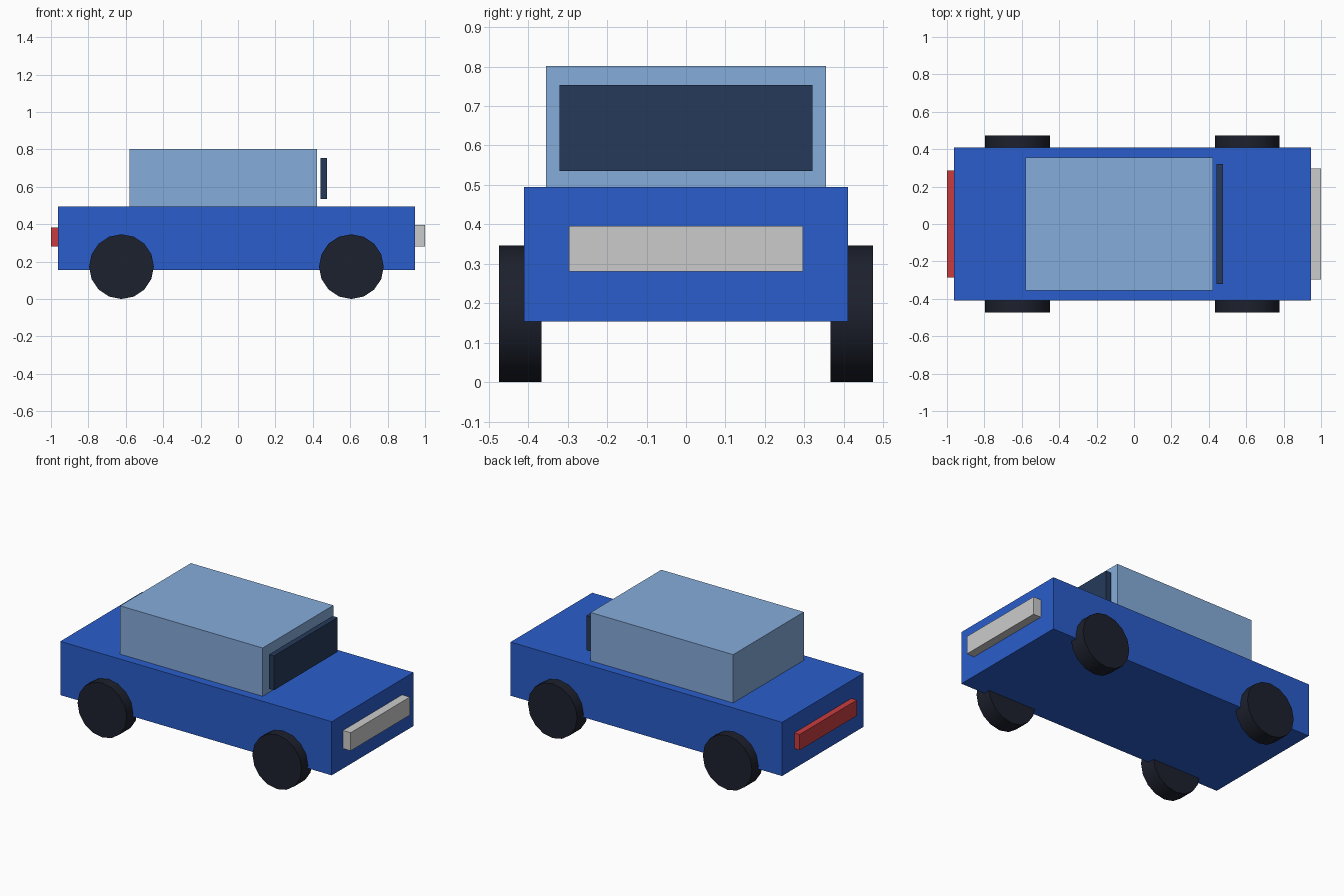
import bpy
import math

if "Cube" in bpy.data.objects:
    bpy.data.objects.remove(bpy.data.objects["Cube"])


def material(name, rgb):
    mat = bpy.data.materials.new(name)
    mat.diffuse_color = (*rgb, 1.0)
    mat.use_nodes = True
    mat.node_tree.nodes["Principled BSDF"].inputs["Base Color"].default_value = mat.diffuse_color
    return mat


BLUE = material("body_blue", (0.023, 0.11, 0.60))
PALE = material("cabin_blue", (0.235, 0.413, 0.70))
GLASS = material("dark_glass", (0.019, 0.042, 0.102))
RUBBER = material("tyre_black", (0.012, 0.015, 0.026))
WHITE = material("headlight_white", (0.68, 0.69, 0.70))
RED = material("tail_red", (0.58, 0.045, 0.05))


def box(name, x, half_width, z, mat):
    """Box spanning x and z ranges, symmetric across y = 0."""
    bpy.ops.mesh.primitive_cube_add(size=1)
    ob = bpy.context.object
    ob.name = name
    ob.location = (sum(x) / 2, 0, sum(z) / 2)
    ob.scale = (x[1] - x[0], 2 * half_width, z[1] - z[0])
    bpy.ops.object.transform_apply(location=False, rotation=False, scale=True)
    ob.data.materials.append(mat)
    return ob


# Body and cabin
box("body", (-0.962, 0.946), 0.41, (0.154, 0.495), BLUE)
box("cabin", (-0.58, 0.422), 0.355, (0.495, 0.802), PALE)

# Windscreen panel standing just ahead of the cabin
box("windscreen", (0.442, 0.477), 0.32, (0.535, 0.753), GLASS)

# Light bars at nose and tail
box("headlight_bar", (0.946, 1.0), 0.297, (0.281, 0.396), WHITE)
box("tail_light_bar", (-1.0, -0.962), 0.287, (0.281, 0.381), RED)

# Four wheels
RADIUS, WIDTH, TRACK = 0.173, 0.108, 0.42
for end, x in (("rear", -0.623), ("front", 0.606)):
    for side, sign in (("right", -1), ("left", 1)):
        bpy.ops.mesh.primitive_cylinder_add(
            vertices=16, radius=RADIUS, depth=WIDTH,
            location=(x, sign * TRACK, RADIUS), rotation=(math.pi / 2, 0, 0))
        wheel = bpy.context.object
        wheel.name = f"{end}_{side}_wheel"
        wheel.data.materials.append(RUBBER)
        bpy.ops.object.shade_smooth_by_angle(angle=math.radians(40))
